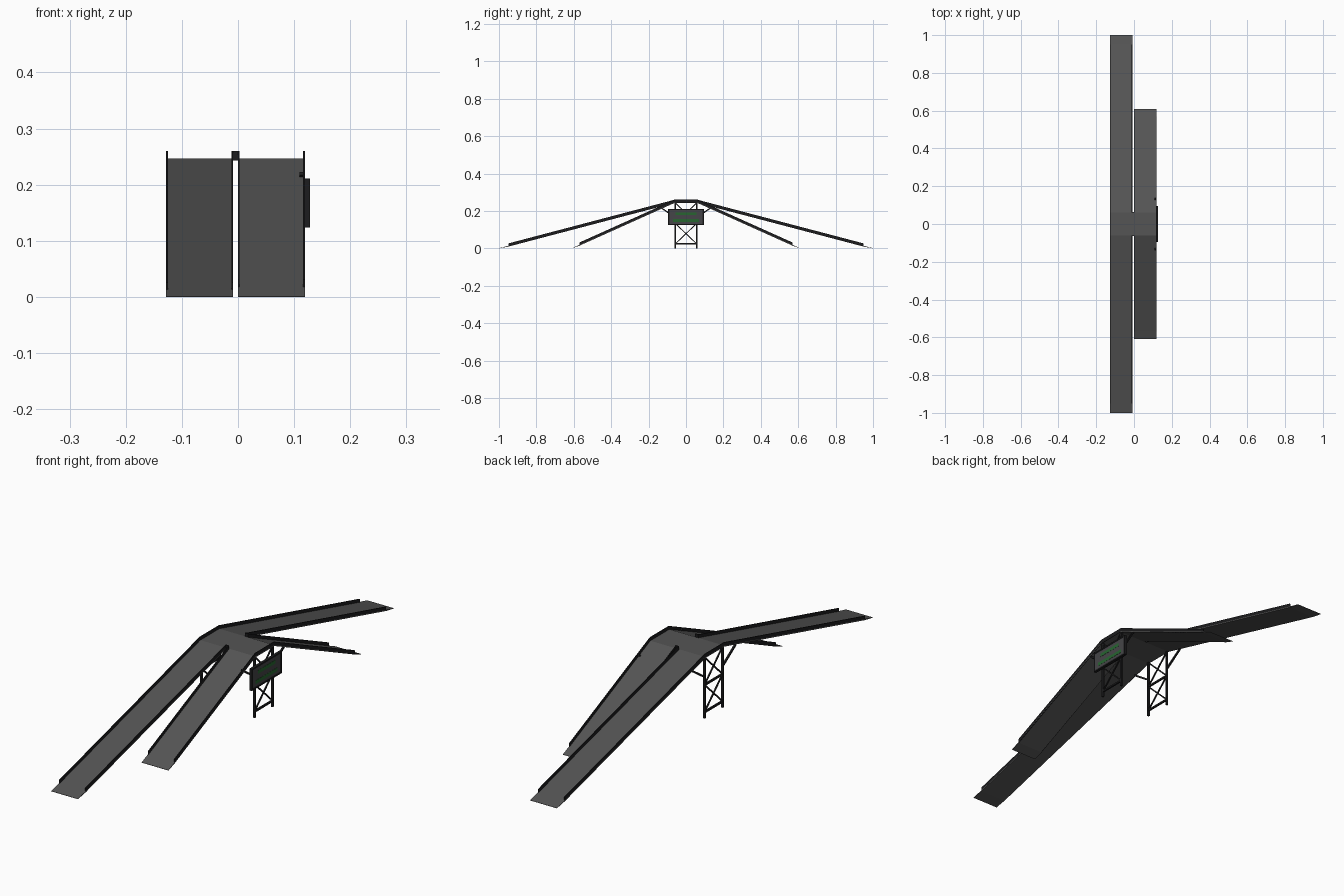
import bpy, bmesh
from mathutils import Vector

if "Cube" in bpy.data.objects:
    bpy.data.objects.remove(bpy.data.objects["Cube"])

def material(name, rgb):
    m = bpy.data.materials.new(name)
    m.diffuse_color = (*rgb, 1)
    m.use_nodes = True
    m.node_tree.nodes["Principled BSDF"].inputs["Base Color"].default_value = m.diffuse_color
    return m

ASPHALT = material("deck_grey", (0.09, 0.09, 0.09))
STEEL = material("dark_steel", (0.012, 0.012, 0.013))
PANEL = material("panel_grey", (0.06, 0.06, 0.065))
GREEN = material("dim_green", (0.02, 0.13, 0.03))

def finish(name, bm, mat):
    bmesh.ops.recalc_face_normals(bm, faces=bm.faces)
    me = bpy.data.meshes.new(name)
    bm.to_mesh(me)
    bm.free()
    me.materials.append(mat)
    ob = bpy.data.objects.new(name, me)
    bpy.context.collection.objects.link(ob)
    return ob

def add_prism(bm, profile, x0, x1):
    """Extrude a (y, z) outline from x0 to x1."""
    f = bm.faces.new([bm.verts.new((x0, y, z)) for y, z in profile])
    r = bmesh.ops.extrude_face_region(bm, geom=[f])
    vs = [g for g in r["geom"] if isinstance(g, bmesh.types.BMVert)]
    bmesh.ops.translate(bm, verts=vs, vec=(x1 - x0, 0, 0))

def prism(name, profile, x0, x1, mat):
    bm = bmesh.new()
    add_prism(bm, profile, x0, x1)
    return finish(name, bm, mat)

def rect(y0, y1, z0, z1):
    return [(y0, z0), (y1, z0), (y1, z1), (y0, z1)]

FLAT, TOP, THICK, RAIL_UP, RAIL_W = 0.06, 0.247, 0.004, 0.013, 0.003
RAMPS = {"long": (-0.128, -0.009, 1.0, 0.05), "short": (0.0, 0.119, 0.61, 0.04)}

# Central platform joining both ramps
prism("platform_deck", rect(-FLAT, FLAT, TOP - THICK, TOP), -0.128, 0.119, ASPHALT)

for label, (x0, x1, end, lip) in RAMPS.items():
    ye = end - lip
    ze = TOP * lip / (end - FLAT)
    for s, side in ((-1, "front"), (1, "back")):
        # Sloping deck tapering to a thin ground lip
        prism(f"{label}_ramp_{side}",
              [(s * FLAT, TOP), (s * ye, ze), (s * end, 0.001), (s * end, 0),
               (s * ye, ze - THICK), (s * FLAT, TOP - THICK)], x0, x1, ASPHALT)
    outer = x0 if label == "long" else x1 - RAIL_W
    inner = x1 - RAIL_W if label == "long" else x0
    lo, hi = -THICK, RAIL_UP
    # Outer kerb rail runs right over the platform
    prism(f"{label}_outer_rail",
          [(-ye, ze + lo), (-FLAT, TOP + lo), (FLAT, TOP + lo), (ye, ze + lo),
           (ye, ze + hi), (FLAT, TOP + hi), (-FLAT, TOP + hi), (-ye, ze + hi)],
          outer, outer + RAIL_W, STEEL)
    # Inner rails stop at the platform
    for s, side in ((-1, "front"), (1, "back")):
        prism(f"{label}_inner_rail_{side}",
              [(s * ye, ze + lo), (s * FLAT, TOP + lo), (s * FLAT, TOP + hi), (s * ye, ze + hi)],
              inner, inner + RAIL_W, STEEL)

# Short caps closing the gap between the inner rails
for s, side in ((-1, "front"), (1, "back")):
    prism(f"gap_cap_{side}", rect(s * FLAT, s * (FLAT + 0.004), TOP - THICK, TOP + RAIL_UP),
          -0.012, 0.003, STEEL)

def add_beam(bm, x, a, b, w):
    """Square bar between two (y, z) points in the plane at x."""
    a, b = Vector(a), Vector(b)
    d = (b - a).normalized()
    n = Vector((-d.y, d.x)) * w / 2
    add_prism(bm, [tuple(p) for p in (a + n, b + n, b - n, a - n)], x - w / 2, x + w / 2)

# Braced support frames under each ramp
LEG = 0.057
for name, x in (("left_support_frame", -0.122), ("right_support_frame", 0.113)):
    bm = bmesh.new()
    for s in (-1, 1):
        add_beam(bm, x, (s * LEG, 0), (s * LEG, TOP - 0.002), 0.008)
        add_beam(bm, x, (s * LEG, 0.165), (s * 0.138, 0.220), 0.007)
        for z0, z1 in ((0.024, 0.133), (0.133, 0.243)):
            add_beam(bm, x, (-s * LEG, z0), (s * LEG, z1), 0.005)
    for z in (0.024, 0.133):
        add_beam(bm, x, (-LEG, z), (LEG, z), 0.007)
    finish(name, bm, STEEL)

# Sign board with raised border and plain green strips
prism("sign_back", rect(-0.095, 0.095, 0.124, 0.211), 0.117, 0.125, STEEL)
prism("sign_panel", rect(-0.089, 0.089, 0.130, 0.205), 0.125, 0.1262, PANEL)
bm = bmesh.new()
for r in (rect(-0.095, 0.095, 0.124, 0.130), rect(-0.095, 0.095, 0.205, 0.211),
          rect(-0.095, -0.089, 0.130, 0.205), rect(0.089, 0.095, 0.130, 0.205)):
    add_prism(bm, r, 0.125, 0.128)
finish("sign_border", bm, STEEL)
bm = bmesh.new()
for y, z in ((0.055, 0.184), (0.07, 0.149)):
    add_prism(bm, rect(-y, y, z - 0.007, z + 0.007), 0.1262, 0.127)
finish("sign_strips", bm, GREEN)
